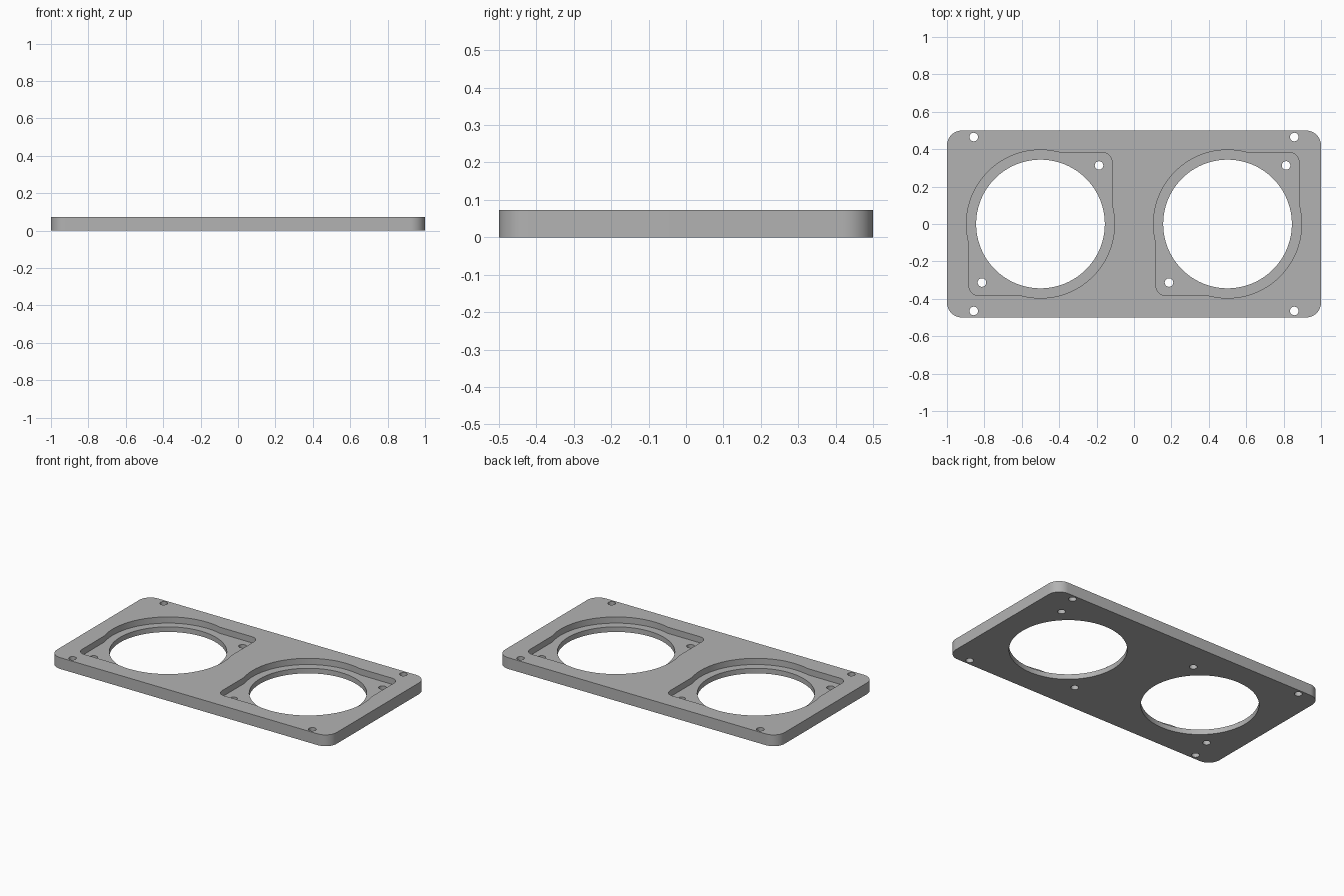
import bpy, bmesh
from math import radians, degrees, acos, cos, sin

cube = bpy.data.objects.get("Cube")
if cube:
    bpy.data.objects.remove(cube, do_unlink=True)

LENGTH, WIDTH, HEIGHT = 2.0, 1.0, 0.073
FLOOR = 0.033            # height of the recess floor
CORNER = 0.08            # plate corner radius
RECESS_R, RECESS_SIDE, RECESS_CORNER = 0.396, 0.382, 0.05
OPENING_R, SCREW_R = 0.344, 0.023

grey = bpy.data.materials.new("plate grey")
grey.use_nodes = True
grey.diffuse_color = (0.45, 0.45, 0.45, 1)
grey.node_tree.nodes["Principled BSDF"].inputs["Base Color"].default_value = grey.diffuse_color


def arc(cx, cy, r, start, end, steps):
    angles = [radians(start + (end - start) * i / steps) for i in range(steps + 1)]
    return [(cx + r * cos(a), cy + r * sin(a)) for a in angles]


def circle(cx, cy, r, steps):
    return arc(cx, cy, r, 0, 360, steps)[:-1]


def prism(name, outline, bottom, top):
    bm = bmesh.new()
    base = bm.faces.new([bm.verts.new((x, y, bottom)) for x, y in outline])
    side = bmesh.ops.extrude_face_region(bm, geom=[base])["geom"]
    verts = [g for g in side if isinstance(g, bmesh.types.BMVert)]
    bmesh.ops.translate(bm, verts=verts, vec=(0, 0, top - bottom))
    bmesh.ops.recalc_face_normals(bm, faces=bm.faces)
    mesh = bpy.data.meshes.new(name)
    bm.to_mesh(mesh)
    bm.free()
    mesh.materials.append(grey)
    obj = bpy.data.objects.new(name, mesh)
    bpy.context.collection.objects.link(obj)
    return obj


def cut(target, name, outline, bottom=-0.1):
    cutter = prism(name, outline, bottom, HEIGHT + 0.1)
    cutter.hide_render = True
    mod = target.modifiers.new(name, "BOOLEAN")
    mod.operation, mod.solver, mod.object = "DIFFERENCE", "EXACT", cutter
    bpy.context.view_layer.objects.active = target
    bpy.ops.object.modifier_apply(modifier=mod.name)
    bpy.data.objects.remove(cutter, do_unlink=True)


# Rounded plate
hx, hy = LENGTH / 2 - CORNER, WIDTH / 2 - CORNER
outline = []
for i, (sx, sy) in enumerate([(1, 1), (-1, 1), (-1, -1), (1, -1)]):
    outline += arc(sx * hx, sy * hy, CORNER, i * 90, i * 90 + 90, 12)
plate = prism("mounting_plate", outline, 0, HEIGHT)

# Recess outline: a circle with two opposite squared corners
meet = degrees(acos(RECESS_SIDE / RECESS_R))
inner = RECESS_SIDE - RECESS_CORNER
half = arc(inner, inner, RECESS_CORNER, 0, 90, 10)
half += arc(0, 0, RECESS_R, 90 - meet, 180 + meet, 40)
recess = half + [(-x, -y) for x, y in half]

# Two recessed openings, each with a pair of screw holes
for cx in (-0.5, 0.5):
    cut(plate, "recess_cutter", [(x + cx, y) for x, y in recess], FLOOR)
    cut(plate, "opening_cutter", circle(cx, 0, OPENING_R, 96))
    for s in (-1, 1):
        cut(plate, "screw_cutter", circle(cx + s * 0.313, s * 0.313, SCREW_R, 24))

# Outer mounting holes
for sx in (-1, 1):
    for sy in (-1, 1):
        cut(plate, "mount_cutter", circle(sx * 0.857, sy * 0.465, SCREW_R, 24))

bpy.ops.object.select_all(action="DESELECT")
plate.select_set(True)
bpy.context.view_layer.objects.active = plate
bpy.ops.object.shade_smooth_by_angle(angle=radians(30))
